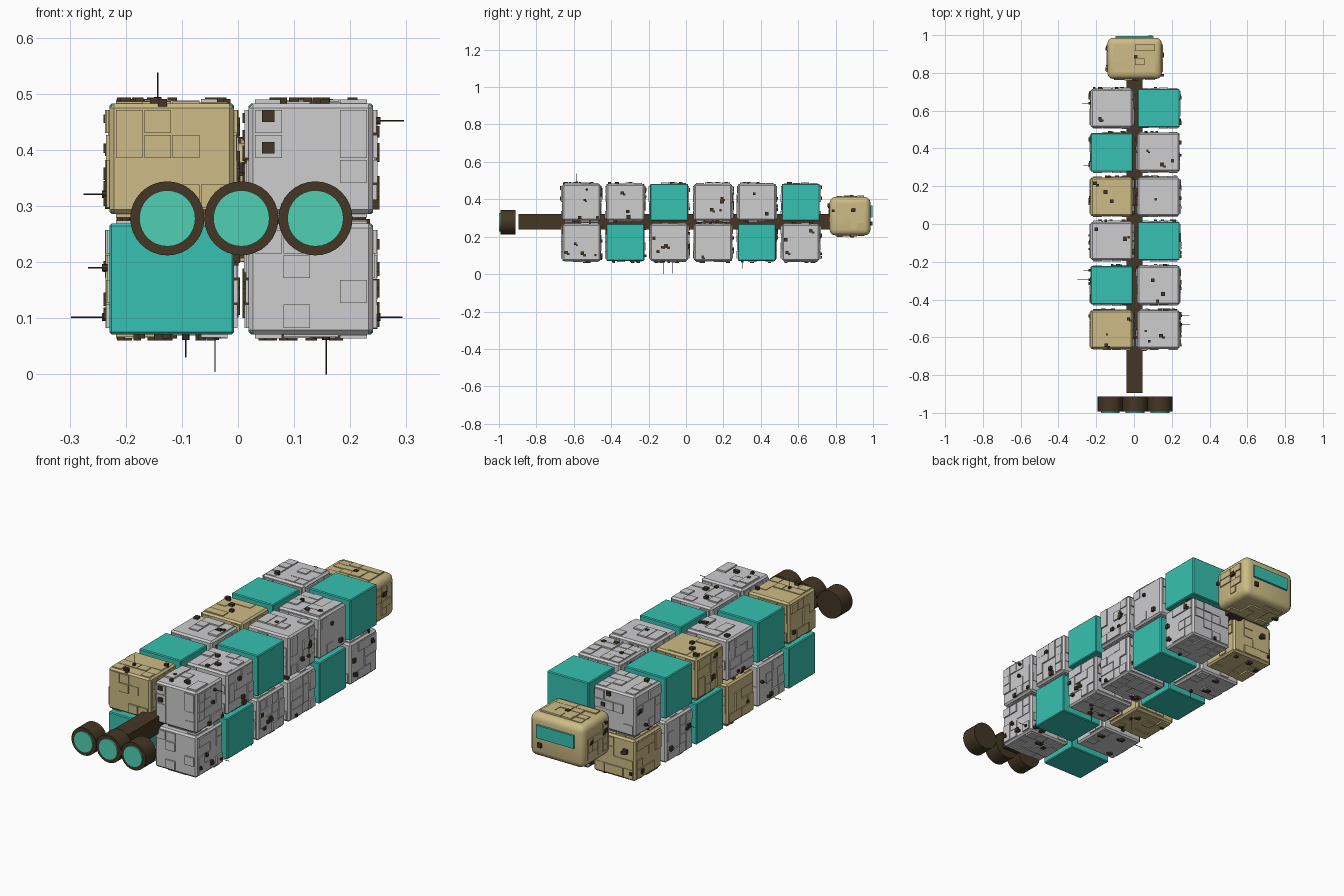
import bpy, bmesh, math, random
from mathutils import Vector, Matrix

random.seed(11)
old = bpy.data.objects.get("Cube")
if old:
    bpy.data.objects.remove(old, do_unlink=True)


def material(name, rgb):
    lin = [((c / 255 + 0.055) / 1.055) ** 2.4 for c in rgb] + [1]
    m = bpy.data.materials.new(name)
    m.use_nodes = True
    m.diffuse_color = lin
    bsdf = m.node_tree.nodes["Principled BSDF"]
    bsdf.inputs["Base Color"].default_value = lin
    bsdf.inputs["Roughness"].default_value = 0.7
    return m


GREY = material("hull grey", (205, 205, 207))
TAN = material("hull tan", (205, 188, 134))
TEAL = material("teal panel", (54, 193, 177))
GLOW = material("engine glow", (80, 208, 178))
BROWN = material("dark brown", (68, 54, 36))


def finish(name, bm, mats, smooth=False):
    mesh = bpy.data.meshes.new(name)
    bm.to_mesh(mesh)
    bm.free()
    ob = bpy.data.objects.new(name, mesh)
    bpy.context.collection.objects.link(ob)
    for m in mats:
        mesh.materials.append(m)
    if smooth:
        bpy.ops.object.select_all(action='DESELECT')
        ob.select_set(True)
        bpy.context.view_layer.objects.active = ob
        bpy.ops.object.shade_smooth_by_angle(angle=math.radians(35))
    return ob


def add_box(bm, centre, size, index=0):
    mat = Matrix.Translation(centre) @ Matrix.Diagonal((*size, 1))
    verts = bmesh.ops.create_cube(bm, size=1, matrix=mat)["verts"]
    for f in {f for v in verts for f in v.link_faces}:
        f.material_index = index


def rounded_box(centre, size, bevel, segments):
    bm = bmesh.new()
    add_box(bm, centre, size)
    bmesh.ops.bevel(bm, geom=bm.edges[:], offset=bevel, segments=segments,
                    profile=0.5, affect='EDGES')
    return bm


def on_face(bm, centre, size, axis, side, u, v, du, dv, height, index=0):
    """Box standing on one face, at u, v from the middle of that face."""
    a, b = [i for i in range(3) if i != axis]
    pos, dim = Vector(centre), [0, 0, 0]
    pos[axis] += side * size[axis] / 2
    pos[a] += u
    pos[b] += v
    dim[axis], dim[a], dim[b] = height * 2, du, dv
    add_box(bm, pos, dim, index)


def plate_face(bm, centre, size, axis, side, margin, n=4, chance=0.6):
    """Random raised plates, one to two cells long, on a square grid."""
    a, b = [i for i in range(3) if i != axis]
    cu, cv = (size[a] - 2 * margin) / n, (size[b] - 2 * margin) / n
    used = set()
    for i in range(n):
        for j in range(n):
            if (i, j) in used:
                continue
            w, h = random.choice([(1, 1), (1, 1), (2, 1), (1, 2)])
            cells = {(i + p, j + q) for p in range(w) for q in range(h)}
            if cells & used or i + w > n or j + h > n:
                w = h = 1
                cells = {(i, j)}
            used |= cells
            if random.random() < chance:
                on_face(bm, centre, size, axis, side,
                        (i + w / 2 - n / 2) * cu, (j + h / 2 - n / 2) * cv,
                        w * cu - 0.003, h * cv - 0.003, random.uniform(0.002, 0.008))


def fittings(bm, centre, size, axis, side, count):
    """Small dark blocks, some stepped, scattered on a face."""
    a, b = [i for i in range(3) if i != axis]
    for _ in range(count):
        u = random.uniform(-0.42, 0.42) * size[a]
        v = random.uniform(-0.42, 0.42) * size[b]
        d = random.uniform(0.012, 0.022)
        on_face(bm, centre, size, axis, side, u, v, d, d, 0.011, 1)
        if random.random() < 0.5:
            on_face(bm, centre, size, axis, side, u + d * 0.6, v - d * 0.5,
                    d * 0.8, d * 0.6, 0.008, 1)


# Cargo containers: two columns, two levels, six rows
SIZE = (0.222, 0.203, 0.197)
KINDS = {"g": ("grey", GREY), "t": ("tan", TAN), "c": ("teal", TEAL)}
LAYOUT = [("left", "upper", 0.13, 0.384, "ggcggc"),
          ("left", "lower", 0.13, 0.17, "gcggcg"),
          ("right", "upper", -0.118, 0.384, "tcgtcg"),
          ("right", "lower", -0.118, 0.17, "cgtcgt")]
for side_name, level, x, z, row in LAYOUT:
    for k, kind in enumerate(row):
        colour, mat = KINDS[kind]
        centre = (x, -0.559 + 0.2345 * k, z)
        plain = kind == "c"
        bm = rounded_box(centre, SIZE, 0.004 if plain else 0.008, 1)
        if not plain:
            for axis in range(3):
                for side in (-1, 1):
                    plate_face(bm, centre, SIZE, axis, side, 0.01)
                    front = axis == 1 and side == -1
                    fittings(bm, centre, SIZE, axis, side,
                             0 if front else random.randint(1, 4))
            if (level, side_name, k) == ("upper", "left", 0):
                for v in (0.076, 0.02):
                    on_face(bm, centre, SIZE, 1, -1, -0.076, v, 0.022, 0.02, 0.012, 1)
        finish(f"{side_name}_{level}_{colour}_container_{k + 1}", bm, [mat, BROWN])

# Central spine beam
bm = bmesh.new()
add_box(bm, (0.002, -0.05, 0.28), (0.085, 1.69, 0.082))
finish("spine_beam", bm, [BROWN])

# Command module with window at the far end
HEAD_C, HEAD_S = (0.003, 0.877, 0.31), (0.288, 0.218, 0.205)
bm = rounded_box(HEAD_C, HEAD_S, 0.03, 3)
for axis in range(3):
    for side in (-1, 1):
        if (axis, side) != (1, 1):
            plate_face(bm, HEAD_C, HEAD_S, axis, side, 0.034)
        fittings(bm, HEAD_C, [s * 0.999 for s in HEAD_S], axis, side,
                 3 if axis == 0 else 1)
finish("command_module", bm, [TAN, BROWN], smooth=True)
bm = bmesh.new()
add_box(bm, (0.003, 0.988, 0.335), (0.2, 0.016, 0.062))
finish("command_window", bm, [TEAL])


def cylinder(name, start, end, radius, sides, mat):
    start, end = Vector(start), Vector(end)
    d = end - start
    m = Matrix.Translation((start + end) / 2) @ d.to_track_quat('Z', 'Y').to_matrix().to_4x4()
    bm = bmesh.new()
    bmesh.ops.create_cone(bm, cap_ends=True, segments=sides, radius1=radius,
                          radius2=radius, depth=d.length, matrix=m)
    return finish(name, bm, [mat], smooth=sides > 8)


# Engines with glowing discs
for name, x in (("right", -0.126), ("middle", 0.006), ("left", 0.138)):
    cylinder(f"{name}_engine", (x, -0.993, 0.278), (x, -0.912, 0.278), 0.066, 32, BROWN)
    cylinder(f"{name}_engine_glow", (x, -1, 0.278), (x, -0.992, 0.278), 0.05, 32, GLOW)

# Antennas: root point, axis, reach
ANTENNAS = [((-0.143, -0.585, 0.48), 2, 0.538),
            ((0.24, -0.53, 0.452), 0, 0.296), ((0.24, -0.485, 0.102), 0, 0.293),
            ((-0.228, -0.295, 0.102), 0, -0.298), ((-0.228, -0.245, 0.19), 0, -0.267),
            ((-0.228, 0.31, 0.19), 0, -0.267), ((-0.228, 0.64, 0.321), 0, -0.275),
            ((0.157, -0.12, 0.075), 2, 0), ((-0.041, -0.07, 0.075), 2, 0.004),
            ((-0.093, 0.3, 0.075), 2, 0.03)]
for n, (root, axis, reach) in enumerate(ANTENNAS):
    tip = list(root)
    tip[axis] = reach
    cylinder(f"antenna_{n + 1}", root, tip, 0.0015, 6, BROWN)
    base = list(root)
    base[axis] += math.copysign(0.014, reach - root[axis])
    cylinder(f"antenna_base_{n + 1}", root, base, 0.007, 8, BROWN)
